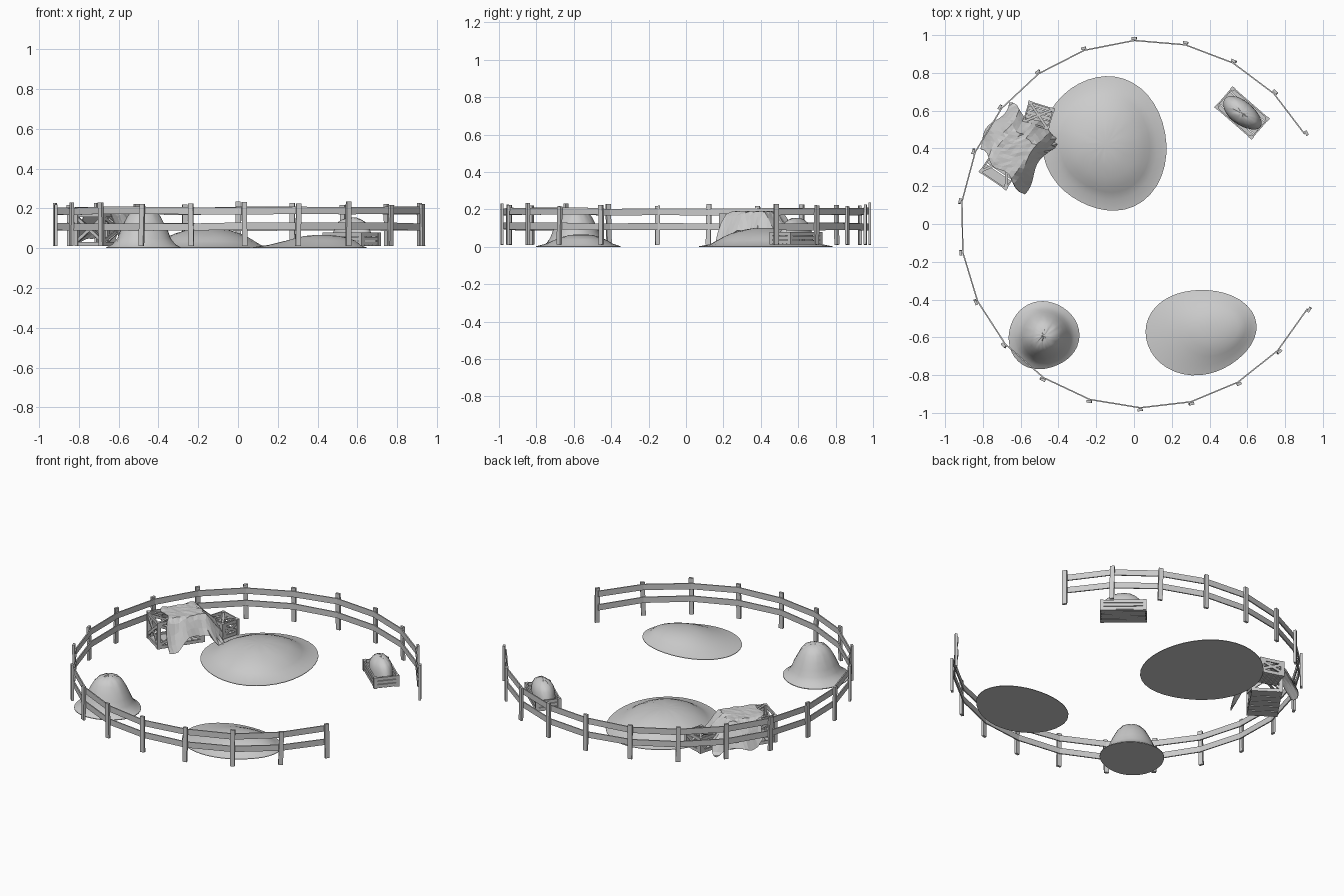
import bpy, bmesh, math, random
from mathutils import Matrix, Vector

random.seed(4)
if "Cube" in bpy.data.objects:
    bpy.data.objects.remove(bpy.data.objects["Cube"])

GREY = (0.6, 0.6, 0.6, 1)
mat = bpy.data.materials.new("plain grey")
mat.use_nodes = True
mat.diffuse_color = GREY
mat.node_tree.nodes["Principled BSDF"].inputs["Base Color"].default_value = GREY


def finish(name, bm, smooth=False):
    bmesh.ops.recalc_face_normals(bm, faces=bm.faces)
    mesh = bpy.data.meshes.new(name)
    bm.to_mesh(mesh)
    bm.free()
    mesh.materials.append(mat)
    ob = bpy.data.objects.new(name, mesh)
    bpy.context.collection.objects.link(ob)
    if smooth:
        bpy.ops.object.select_all(action='DESELECT')
        ob.select_set(True)
        bpy.context.view_layer.objects.active = ob
        bpy.ops.object.shade_smooth_by_angle(angle=math.radians(40))
    return ob


def box(bm, centre, size, rot=None):
    m = Matrix.Translation(centre) @ (rot or Matrix()) @ Matrix.Diagonal((*size, 1))
    bmesh.ops.create_cube(bm, size=1, matrix=m)


def beam(bm, a, b, width, thick):
    """Board from a to b; width is measured as near to vertical as possible."""
    a, b = Vector(a), Vector(b)
    d = (b - a).normalized()
    side = d.cross((0, 0, 1))
    side = side.normalized() if side.length > 0.01 else Vector((1, 0, 0))
    rot = Matrix((d, side, d.cross(side))).transposed().to_4x4()
    box(bm, (a + b) / 2, ((b - a).length, thick, width), rot)


# Fence: posts on an open ring, rails on their inner side
STEP = math.radians(15.96)
START = math.radians(29.3)


def ring(i, r):
    t = START + i * STEP
    return Vector((0.055 + r * math.cos(t), r * math.sin(t), 0))


posts, rails = bmesh.new(), bmesh.new()
ends = [[ring(i, 0.973) + Vector((0, 0, z + random.uniform(-0.004, 0.004)))
         for i in range(20)] for z in (0.109, 0.188)]
for i in range(20):
    turn = Matrix.Rotation(START + i * STEP + random.uniform(-0.15, 0.15), 4, 'Z')
    lean = Matrix.Rotation(random.uniform(-0.03, 0.03), 4, 'X')
    top = random.uniform(0.215, 0.235)
    box(posts, ring(i, 0.984) + Vector((0, 0, 0.006 + top / 2)),
        (0.014, 0.026, top - 0.01), turn @ lean)
for level in ends:
    for a, b in zip(level, level[1:]):
        beam(rails, a, b, 0.036, 0.007)
finish("fence_posts", posts)
finish("fence_rails", rails)


# Heaps: rings blending from a wide thin skirt to an offset core
def heap(name, centre, radii, core, core_radii, profile, phase, z0=0.0, rough=0.0):
    bm, n, loops = bmesh.new(), 40, []
    for f, blend, z in profile:
        loop = []
        for k in range(n):
            t = math.tau * k / n
            wob = 1 + 0.035 * math.sin(2 * t + phase) + 0.025 * math.sin(3 * t + 2 * phase)
            p = [(centre[j] * (1 - blend) + core[j] * blend)
                 + (radii[j] * (1 - blend) + core_radii[j] * blend) * f * wob * g
                 for j, g in enumerate((math.cos(t), math.sin(t)))]
            loop.append(bm.verts.new((*p, z0 + z + random.uniform(-rough, rough) * blend)))
        loops.append(loop)
    bm.faces.new(loops[0])
    for lo, hi in zip(loops, loops[1:]):
        for k in range(n):
            bm.faces.new((lo[k], lo[k - 1], hi[k - 1], hi[k]))
    tip = bm.verts.new((*core, z0 + profile[-1][2] + 0.001))
    for k in range(n):
        bm.faces.new((loops[-1][k], loops[-1][k - 1], tip))
    return finish(name, bm, True)


heap("large_heap", (-0.15, 0.425), (0.32, 0.365), (-0.15, 0.425), (0.215, 0.245),
     [(1, 0, 0), (1, 0, 0.003), (1, 0.5, 0.014), (1.08, 1, 0.035), (0.95, 1, 0.053),
      (0.75, 1, 0.073), (0.5, 1, 0.09), (0.25, 1, 0.1)], 2.2, rough=0.001)
heap("low_heap", (0.35, -0.57), (0.29, 0.228), (0.42, -0.56), (0.15, 0.12),
     [(1, 0, 0), (1, 0, 0.003), (1, 0.45, 0.017), (1.05, 0.9, 0.038),
      (0.85, 1, 0.052), (0.55, 1, 0.062), (0.25, 1, 0.066)], 0.3)
heap("steep_heap", (-0.48, -0.59), (0.182, 0.185), (-0.475, -0.59), (0.13, 0.14),
     [(1, 0, 0), (1, 0, 0.004), (1, 0.55, 0.02), (1, 1, 0.05), (0.9, 1, 0.085),
      (0.76, 1, 0.125), (0.62, 1, 0.16), (0.45, 1, 0.186), (0.22, 1, 0.2)],
     1.0, rough=0.003)


# Crates: corner posts, slatted or cross-braced sides and a slatted floor
def crate(name, x, y, angle, lx, ly, h, braced):
    bm, w, t = bmesh.new(), 0.02, 0.008
    hx, hy = lx / 2 - t, ly / 2 - t
    for sx in (-1, 1):
        for sy in (-1, 1):
            box(bm, (sx * (hx - 0.004), sy * (hy - 0.004), h / 2), (w, w, h))
    sides = [((-hx, s * hy), (hx, s * hy)) for s in (-1, 1)]
    sides += [((s * hx, -hy), (s * hx, hy)) for s in (-1, 1)]
    for a, b in sides:
        if braced:
            for z in (w / 2, h - w / 2):
                beam(bm, (*a, z), (*b, z), w, t)
            beam(bm, (*a, w), (*b, h - w), 0.016, t)
            beam(bm, (*a, h - w), (*b, w), 0.016, t)
        else:
            for z in (0.2, 0.52, 0.84):
                beam(bm, (*a, h * z), (*b, h * z), h * 0.27, t)
    for k in range(5):
        box(bm, (0, (k - 2) * ly * 0.19, t / 2), (lx - 2 * t, ly * 0.165, t))
    if braced:
        for s in (-1, 1):
            beam(bm, (-hx, -s * hy, h - t), (hx, s * hy, h - t), t, 0.014)
    ob = finish(name, bm)
    ob.location = (x, y, 0.012)
    ob.rotation_euler.z = math.radians(angle)
    return ob


crate("filled_crate", 0.572, 0.588, -41, 0.266, 0.152, 0.068, False)
pile = heap("crate_pile", (0, 0), (0.118, 0.063), (0, 0), (0.105, 0.062),
            [(1, 0, 0), (1, 0, 0.015), (1, 1, 0.04), (0.93, 1, 0.062), (0.75, 1, 0.082),
             (0.5, 1, 0.097), (0.25, 1, 0.105)], 0.4, rough=0.002)
pile.location = (0.572, 0.588, 0.048)
pile.rotation_euler.z = math.radians(-41)

crate("covered_crate", -0.67, 0.345, -34, 0.18, 0.29, 0.165, True)
crate("small_crate", -0.505, 0.575, -17, 0.15, 0.125, 0.095, True)


# Cloth draped over the rear of the covered crate, with creased folds
def drape(s, l):
    over_s = max(0, abs(s) - 0.092)
    over_l = max(0, l - 0.148)
    fall = over_s * 1.75 + over_l * 1.1
    fold = 0.018 * math.sin(38 * l + 9 * s) * min(1, over_s * 14)
    fold += 0.014 * math.sin(50 * s + 1) * min(1, over_l * 14)
    return max(0.014, 0.184 - fall + fold + random.uniform(-0.003, 0.003))


cloth, n = bmesh.new(), 14
grid = []
for i in range(n + 1):
    row = []
    for j in range(n + 1):
        u, v = 2 * i / n - 1, j / n
        s = u * (0.165 + 0.02 * math.sin(7 * v + u))
        l = -0.07 + 0.32 * v - 0.03 * u * (1 - v) + 0.015 * math.sin(6 * u)
        row.append(cloth.verts.new((s, l, drape(s, l))))
    grid.append(row)
for i in range(n):
    for j in range(n):
        a, b, c, d = grid[i][j], grid[i + 1][j], grid[i + 1][j + 1], grid[i][j + 1]
        cloth.faces.new((a, b, c))
        cloth.faces.new((a, c, d))
cover = finish("cloth_cover", cloth)
cover.location = (-0.67, 0.345, 0.004)
cover.rotation_euler.z = math.radians(-34)
skin = cover.modifiers.new("thickness", 'SOLIDIFY')
skin.thickness = 0.004
